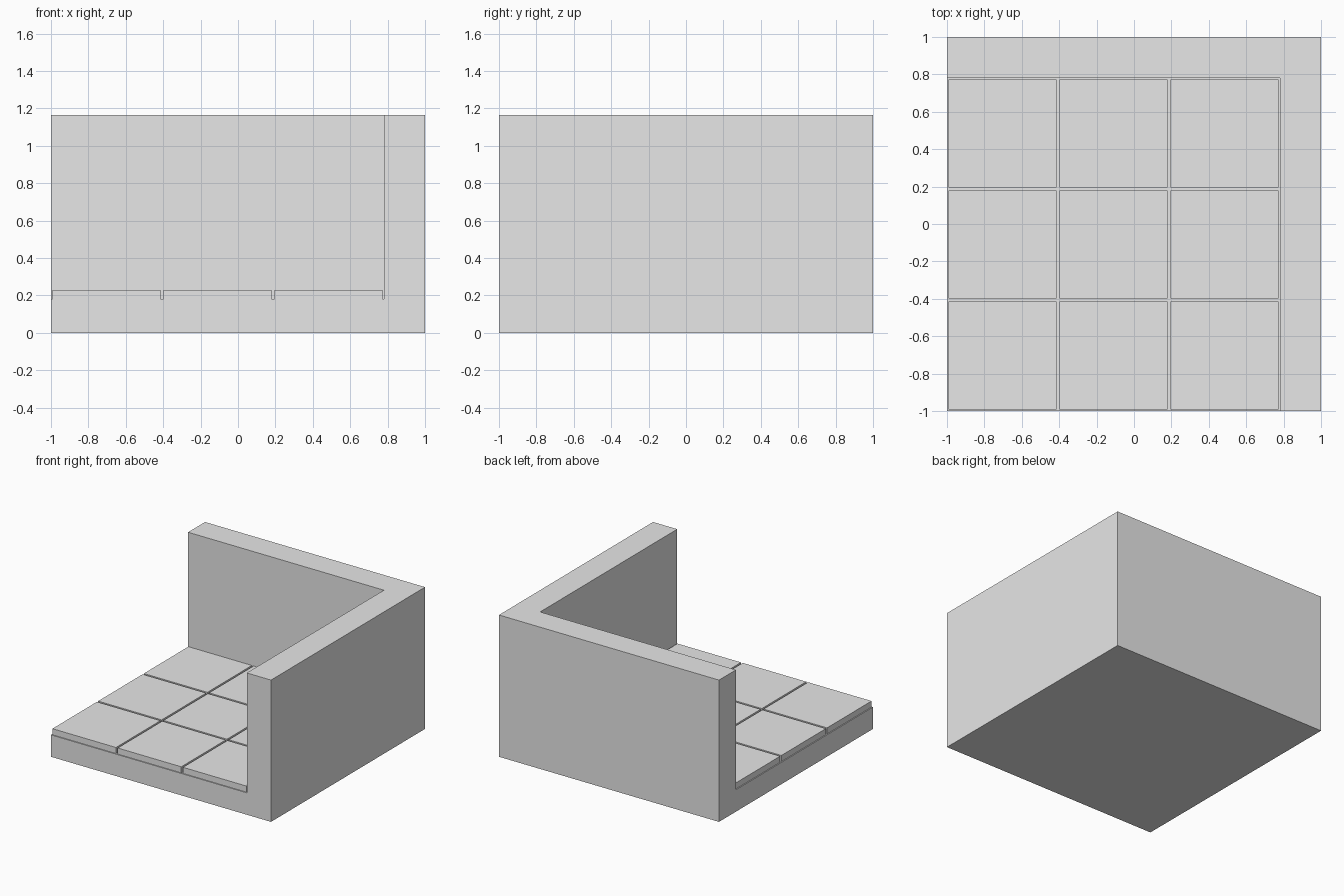
import bpy
import bmesh

old = bpy.data.objects.get("Cube")
if old:
    bpy.data.objects.remove(old, do_unlink=True)

INNER = 0.78      # inner faces of both walls
FLOOR = 0.18      # top of the base slab
TILE_TOP = 0.23
HEIGHT = 1.165
GAP = 0.008       # margin around each tile

# Single stone colour
stone = bpy.data.materials.new("light_grey_stone")
stone.use_nodes = True
colour = (0.8, 0.8, 0.8, 1)
stone.diffuse_color = colour
stone.node_tree.nodes["Principled BSDF"].inputs["Base Color"].default_value = colour


def prism(name, outline, bottom, top):
    """Extrude a flat outline straight up into a solid part."""
    bm = bmesh.new()
    face = bm.faces.new([bm.verts.new((x, y, bottom)) for x, y in outline])
    result = bmesh.ops.extrude_face_region(bm, geom=[face], use_keep_orig=True)
    for v in result["geom"]:
        if isinstance(v, bmesh.types.BMVert):
            v.co.z = top
    bmesh.ops.recalc_face_normals(bm, faces=bm.faces)
    mesh = bpy.data.meshes.new(name)
    bm.to_mesh(mesh)
    bm.free()
    mesh.materials.append(stone)
    obj = bpy.data.objects.new(name, mesh)
    bpy.context.collection.objects.link(obj)
    return obj


def rectangle(x0, y0, x1, y1):
    return [(x0, y0), (x1, y0), (x1, y1), (x0, y1)]


# Base slab under the floor, and the L-shaped corner wall down to the ground
prism("base_slab", rectangle(-1, -1, INNER, INNER), 0, FLOOR)
prism("corner_wall",
      [(INNER, -1), (1, -1), (1, 1), (-1, 1), (-1, INNER), (INNER, INNER)],
      0, HEIGHT)

# Three by three raised floor tiles
pitch = (INNER + 1) / 3
for row in range(3):
    for col in range(3):
        x, y = -1 + col * pitch, -1 + row * pitch
        prism(f"floor_tile_{row + 1}_{col + 1}",
              rectangle(x + GAP, y + GAP, x + pitch - GAP, y + pitch - GAP),
              FLOOR, TILE_TOP)
